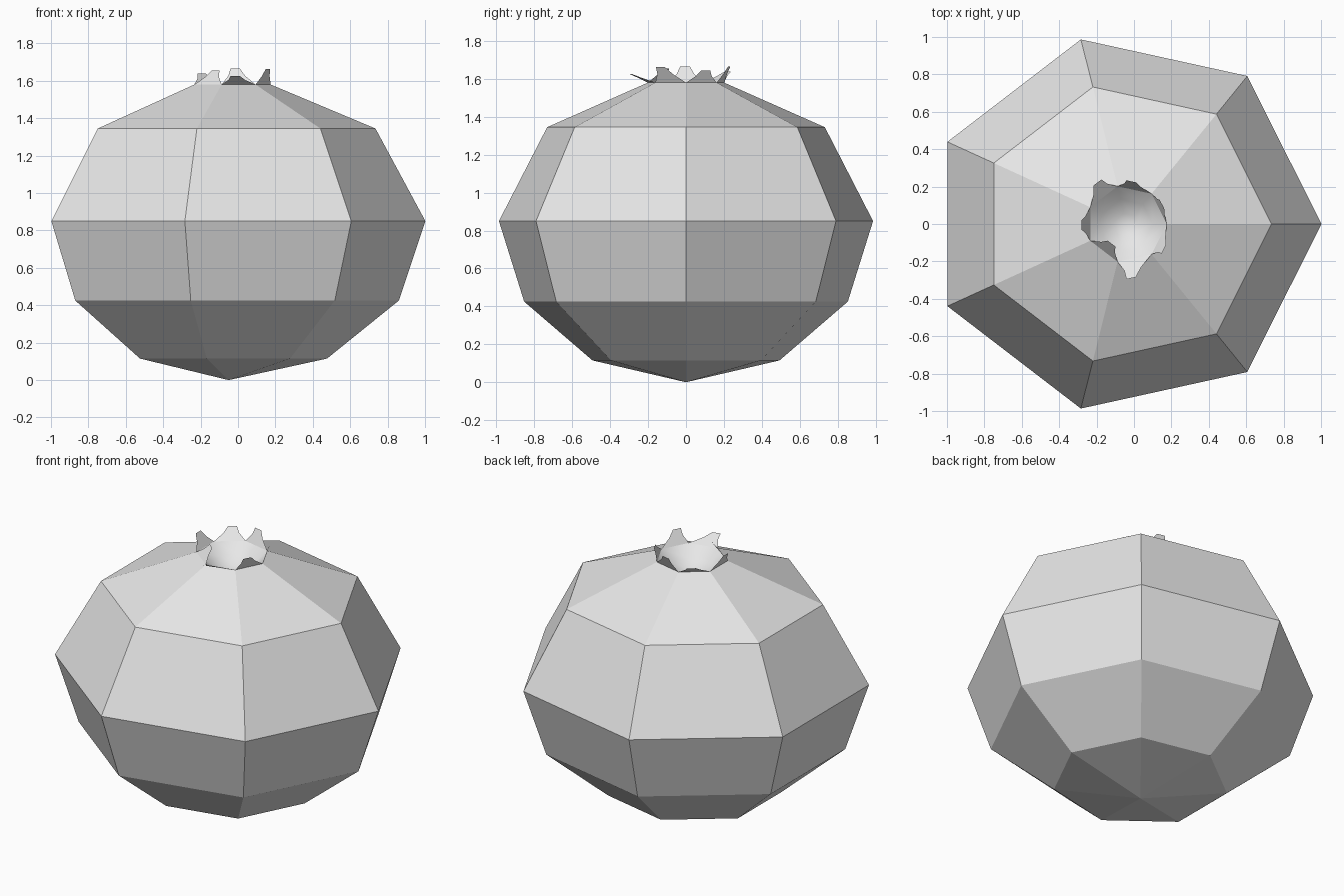
import bpy, bmesh, math
from mathutils import Vector

cube = bpy.data.objects.get("Cube")
if cube:
    bpy.data.objects.remove(cube, do_unlink=True)

SIDES = 7
CENTRE_X = -0.05
FLATTEN = 0.962
GREY = (0.8, 0.8, 0.8, 1)

grey = bpy.data.materials.new("light grey")
grey.use_nodes = True
grey.diffuse_color = GREY
grey.node_tree.nodes["Principled BSDF"].inputs["Base Color"].default_value = GREY


def ring(radius, z, shift=0.0):
    """Corners of one seven-sided ring."""
    angles = [2 * math.pi * i / SIDES for i in range(SIDES)]
    return [Vector((CENTRE_X + shift + radius * math.cos(a),
                    FLATTEN * radius * math.sin(a), z)) for a in angles]


def finish(name, bm):
    mesh = bpy.data.meshes.new(name)
    bm.to_mesh(mesh)
    bm.free()
    mesh.materials.append(grey)
    obj = bpy.data.objects.new(name, mesh)
    bpy.context.collection.objects.link(obj)
    return obj


def lathe(name, rings, tip, smooth=False):
    """Fan from a tip point, then quads between successive rings."""
    bm = bmesh.new()
    point = bm.verts.new(tip)
    loops = [[bm.verts.new(p) for p in r] for r in rings]
    for i in range(SIDES):
        j = (i + 1) % SIDES
        bm.faces.new((point, loops[0][j], loops[0][i]))
        for low, high in zip(loops, loops[1:]):
            bm.faces.new((low[i], low[j], high[j], high[i]))
    for f in bm.faces:
        f.smooth = smooth
    return finish(name, bm)


# Faceted fruit body, from the bottom point up to the open rim
rim = ring(0.215, 1.58, 0.01)
lathe("fruit_body",
      [ring(0.526, 0.115), ring(0.91, 0.425), ring(1.052, 0.85),
       ring(0.781, 1.345, 0.004), rim],
      (CENTRE_X, 0, 0))

# Smooth hollow inside the crown
bowl = lathe("crown_hollow",
             [ring(0.06, 1.475, 0.01), ring(0.14, 1.515, 0.01), rim],
             (CENTRE_X + 0.01, 0, 1.465), smooth=True)

# Ragged sepals, one on each rim edge, given by the middle of the tip
tips = [(0.15, 0.105, 1.645), (-0.015, 0.228, 1.665), (-0.195, 0.222, 1.64),
        (-0.28, -0.005, 1.665), (-0.12, -0.105, 1.655),
        (-0.015, -0.29, 1.625), (0.16, -0.135, 1.663)]
bm = bmesh.new()
for i, tip in enumerate(tips):
    a, b = rim[i], rim[(i + 1) % SIDES]
    tip = Vector(tip)
    half = (b - a).normalized() * 0.026
    shoulder = a.lerp(b, 0.5).lerp(tip, 0.55)
    outline = [a, b, shoulder + half * 1.75, tip + half,
               tip - half, shoulder - half * 1.75]
    bm.faces.new([bm.verts.new(p) for p in outline])
finish("crown_sepals", bm)
